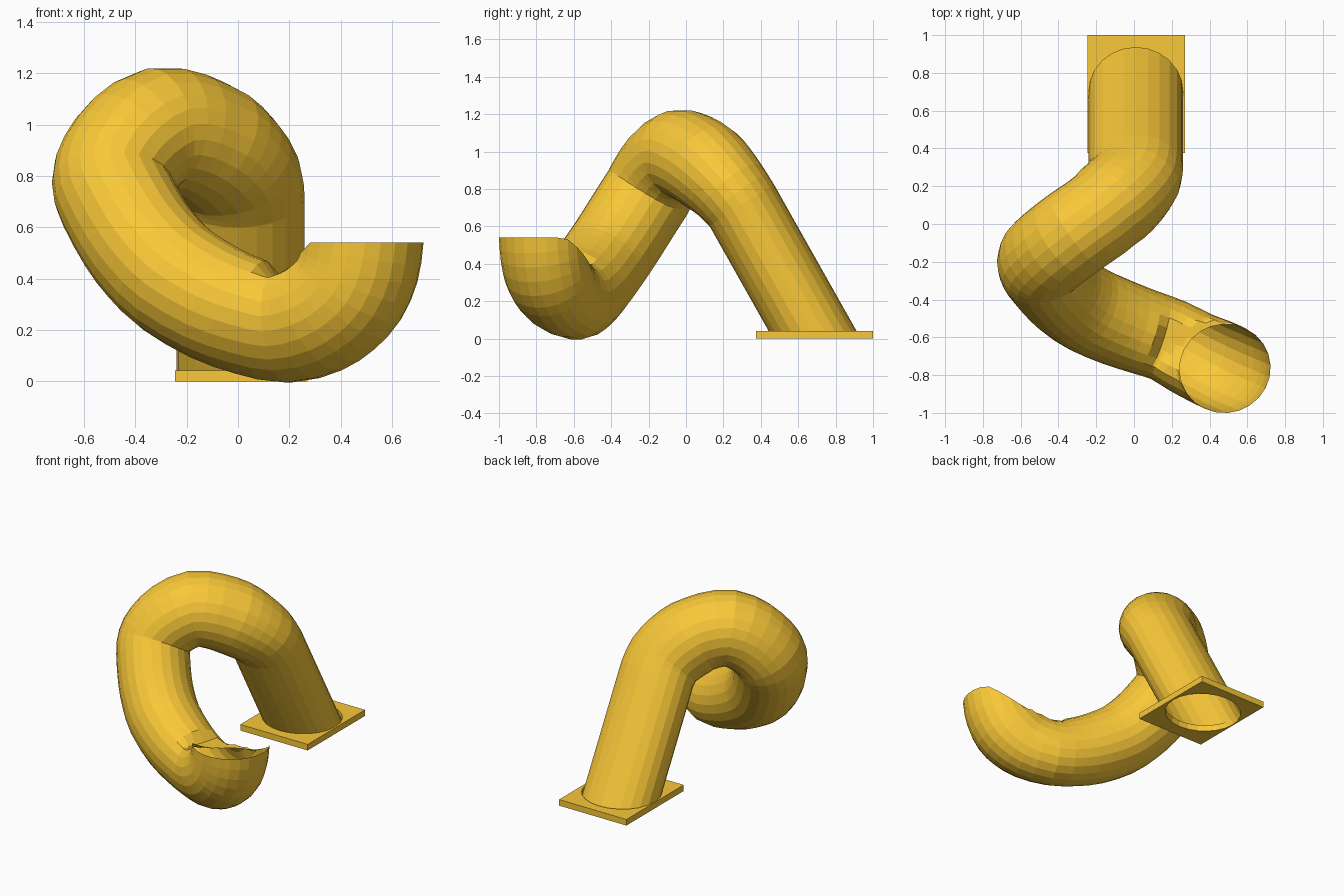
import bpy, bmesh, math
from mathutils import Vector

if "Cube" in bpy.data.objects:
    bpy.data.objects.remove(bpy.data.objects["Cube"])

SIDES = 24
ANGLES = [2 * math.pi * i / SIDES for i in range(SIDES)]

mat = bpy.data.materials.new("yellow")
mat.diffuse_color = (0.95, 0.58, 0.04, 1)
mat.use_nodes = True
mat.node_tree.nodes["Principled BSDF"].inputs["Base Color"].default_value = mat.diffuse_color


def finish(name, bm):
    me = bpy.data.meshes.new(name)
    bmesh.ops.recalc_face_normals(bm, faces=bm.faces[:])
    bm.to_mesh(me)
    bm.free()
    me.materials.append(mat)
    ob = bpy.data.objects.new(name, me)
    bpy.context.collection.objects.link(ob)
    return ob


def bridge(bm, a, b):
    n = len(a)
    for i in range(n):
        bm.faces.new((a[i], a[(i + 1) % n], b[(i + 1) % n], b[i]))


# Slide tube centre line: x, y, z, half height of the section
keys = [Vector(p) for p in [
    (0.01, 0.70, 0.0, 0.235), (0.01, 0.30, 0.71, 0.205), (0.0, 0.24, 0.79, 0.215),
    (-0.045, 0.175, 0.86, 0.23), (-0.11, 0.11, 0.92, 0.24), (-0.20, 0.035, 0.967, 0.24),
    (-0.31, -0.04, 0.983, 0.24), (-0.41, -0.115, 0.925, 0.235), (-0.475, -0.17, 0.845, 0.23),
    (-0.495, -0.205, 0.78, 0.23), (-0.474, -0.25, 0.71, 0.23), (-0.40, -0.335, 0.575, 0.23),
    (-0.33, -0.395, 0.482, 0.23), (-0.24, -0.455, 0.395, 0.23), (-0.09, -0.52, 0.305, 0.225),
    (0.05, -0.57, 0.25, 0.215), (0.18, -0.615, 0.222, 0.21), (0.30, -0.68, 0.255, 0.22),
    (0.375, -0.715, 0.305, 0.23), (0.43, -0.74, 0.365, 0.235), (0.467, -0.757, 0.45, 0.235),
    (0.482, -0.765, 0.54, 0.235)]]

# insert one smooth in-between point per bend segment
path = [keys[0]]
for k in range(1, len(keys) - 1):
    a, b, c = keys[k - 1], keys[k], keys[k + 1]
    d = keys[min(k + 2, len(keys) - 1)]
    if k == 1:
        a = b + (b - c)
    path += [b, (b + c) * 0.5625 - (a + d) * 0.0625]
path.append(keys[-1])
last = len(path) - 1
pts = [p.to_3d() for p in path]
mouth, back = pts[-1], Vector((-0.5, 0.866, 0))

bm = bmesh.new()
rings = []
side = Vector((1, 0, 0))
for k, p in enumerate(pts):
    if k in (0, last):
        t = Vector((0, 0, 1))
    else:
        t = ((pts[k + 1] - p).normalized() + (p - pts[k - 1]).normalized()).normalized()
    side = (side - t * side.dot(t)).normalized()
    up = t.cross(side)
    ru, rs = path[k].w, 0.25 if k < 8 else 0.242
    ring = []
    for a in ANGLES:
        v = p + side * rs * math.cos(a) + up * ru * math.sin(a)
        if k > 29:  # the mouth is cut low on its back side
            drop = min(0.14, max(0, (v - mouth).dot(back)) * 0.65)
            v.z = min(v.z, 0.54 - drop)
        ring.append(bm.verts.new(v))
    rings.append(ring)
for a, b in zip(rings, rings[1:]):
    bridge(bm, a, b)
finish("slide_tube", bm)

# Base plate with an oval hole under the tube
bm = bmesh.new()


def plate_loops(z):
    outer, inner = [], []
    for a in ANGLES:
        c, s = math.cos(a), math.sin(a)
        m = max(abs(c), abs(s))
        outer.append(bm.verts.new((0.0125 + 0.2575 * c / m, 0.6875 + 0.3125 * s / m, z)))
        inner.append(bm.verts.new((0.01 + 0.249 * c, 0.70 + 0.234 * s, z)))
    return outer, inner


o0, i0 = plate_loops(0.0)
o1, i1 = plate_loops(0.042)
bridge(bm, o0, o1)
bridge(bm, o1, i1)
bridge(bm, i1, i0)
bridge(bm, i0, o0)
finish("base_plate", bm)
